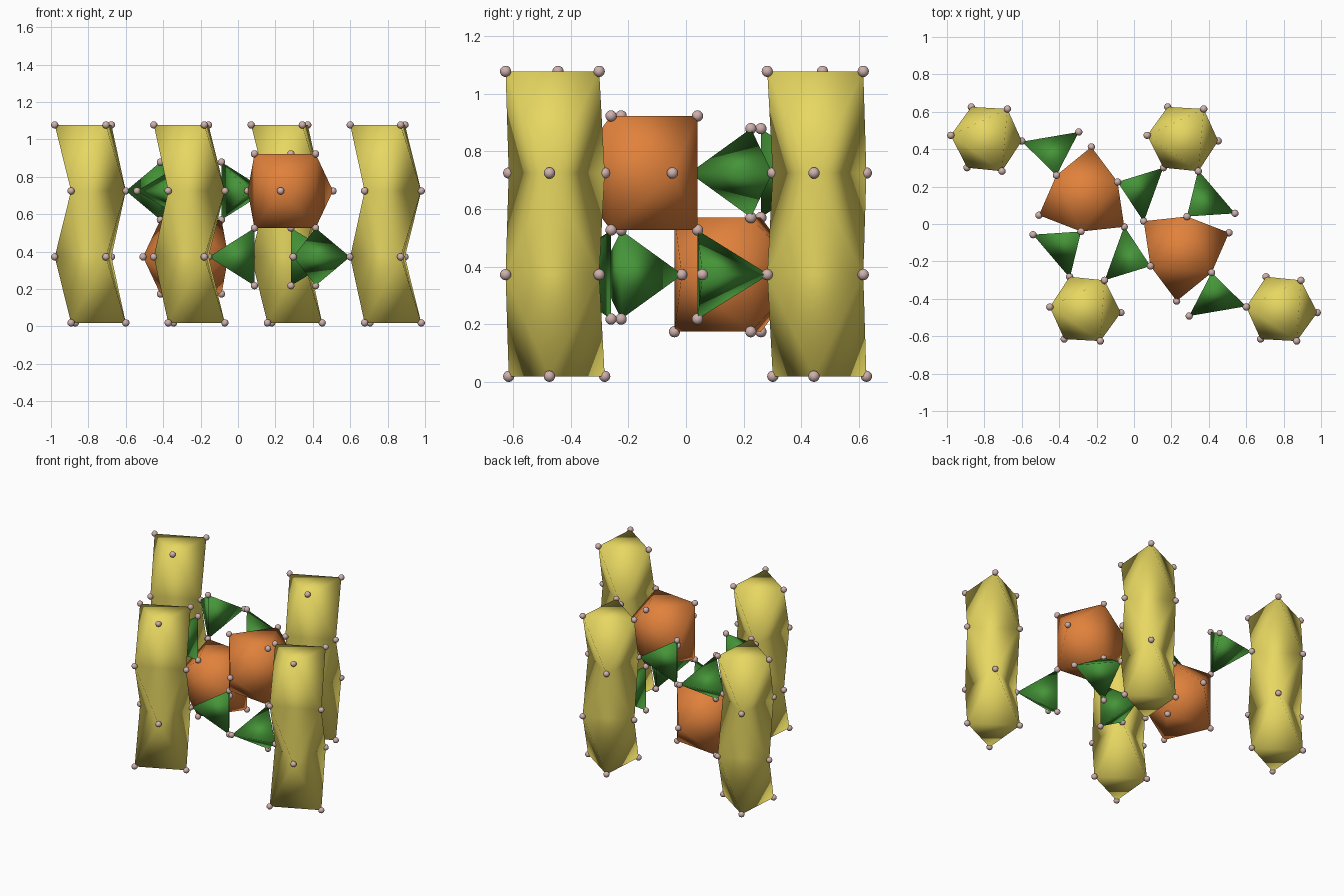
import bpy, bmesh
from math import sin, cos, radians
from mathutils import Vector

if "Cube" in bpy.data.objects:
    bpy.data.objects.remove(bpy.data.objects["Cube"])

R = 0.0195                      # ball radius
STEP = 0.3527                   # spacing of the atom layers
Z = [R + STEP * k for k in range(4)]
MID = (Z[0] + Z[3]) / 2         # height of the inversion centre
corners = []                    # unique ball positions


def material(name, rgb):
    m = bpy.data.materials.new(name)
    m.diffuse_color = (*rgb, 1)
    m.use_nodes = True
    m.node_tree.nodes["Principled BSDF"].inputs["Base Color"].default_value = m.diffuse_color
    return m


YELLOW = material("yellow", (0.80, 0.68, 0.12))
ORANGE = material("orange", (0.75, 0.22, 0.045))
GREEN = material("green", (0.06, 0.30, 0.04))
PINK = material("pale_pink", (0.62, 0.44, 0.42))


def invert(p):
    return Vector((-p[0], -p[1], 2 * MID - p[2]))


def finish(bm, name, mat):
    bmesh.ops.recalc_face_normals(bm, faces=bm.faces)
    for f in bm.faces:
        f.smooth = True
    me = bpy.data.meshes.new(name)
    bm.to_mesh(me)
    bm.free()
    me.materials.append(mat)
    bpy.context.collection.objects.link(bpy.data.objects.new(name, me))


def add_solid(name, points, mat, faces=None):
    # convex hull unless faces are given; its corners are remembered for the balls
    bm = bmesh.new()
    verts = [bm.verts.new(p) for p in points]
    for p in points:
        if all((Vector(p) - q).length > 0.015 for q in corners):
            corners.append(Vector(p))
    if faces:
        for f in faces:
            bm.faces.new([verts[i] for i in f])
    else:
        bmesh.ops.convex_hull(bm, input=verts)
    finish(bm, name, mat)


def add_pair(name, points, mat, faces=None):
    # a solid and its point-inverted twin
    add_solid(name + "_a", points, mat, faces)
    add_solid(name + "_b", [invert(p) for p in points], mat, faces)


def column(name, cx, cy):
    # stack of face-sharing octahedra: twisted triangles on four layers
    pts, faces = [], [(0, 1, 2), (9, 10, 11)]
    for k, z in enumerate(Z):
        r, a0 = ((0.188, -4), (0.193, 55))[k % 2]
        for i in range(3):
            a = radians(a0 + 120 * i)
            pts.append((cx + r * cos(a), cy + r * sin(a), z))
    for k in range(3):
        a, b = (3 * k, 3 * k + 3) if k % 2 == 0 else (3 * k + 3, 3 * k)
        for i in range(3):
            j = (i + 1) % 3
            faces += [(a + i, a + j, b + i), (b + i, b + j, a + j)]
    add_pair(name, pts, YELLOW, faces)


# Yellow columns
column("outer_column", -0.7875, 0.457)
column("inner_column", 0.2625, 0.457)

# Orange capped prisms: three vertical edges plus three caps
edges = [(0.415, -0.26), (0.283, 0.04), (0.088, -0.225)]
caps = [(0.052, 0.015), (0.508, -0.047), (0.228, -0.412)]
prism = [(x, y, Z[2] + s * 0.198) for x, y in edges for s in (-1, 1)]
add_pair("capped_prism", prism + [(x, y, Z[2]) for x, y in caps], ORANGE)

# Green tetrahedra: one vertical edge and two points on the middle layer
links = [((0.599, -0.440), (0.295, -0.492)),
         ((0.343, 0.288), (0.540, 0.057)),
         ((-0.156, -0.300), (-0.052, -0.012))]
for n, (edge, ends) in enumerate(zip(edges, links), 1):
    tet = [(*edge, Z[1] - 0.154), (*edge, Z[1] + 0.154)]
    add_pair(f"tetrahedron_{n}", tet + [(x, y, Z[1]) for x, y in ends], GREEN)

# Corner balls
bm = bmesh.new()
for p in corners:
    part = bmesh.ops.create_uvsphere(bm, u_segments=16, v_segments=10, radius=R)
    bmesh.ops.translate(bm, verts=part["verts"], vec=p)
finish(bm, "corner_balls", PINK)
